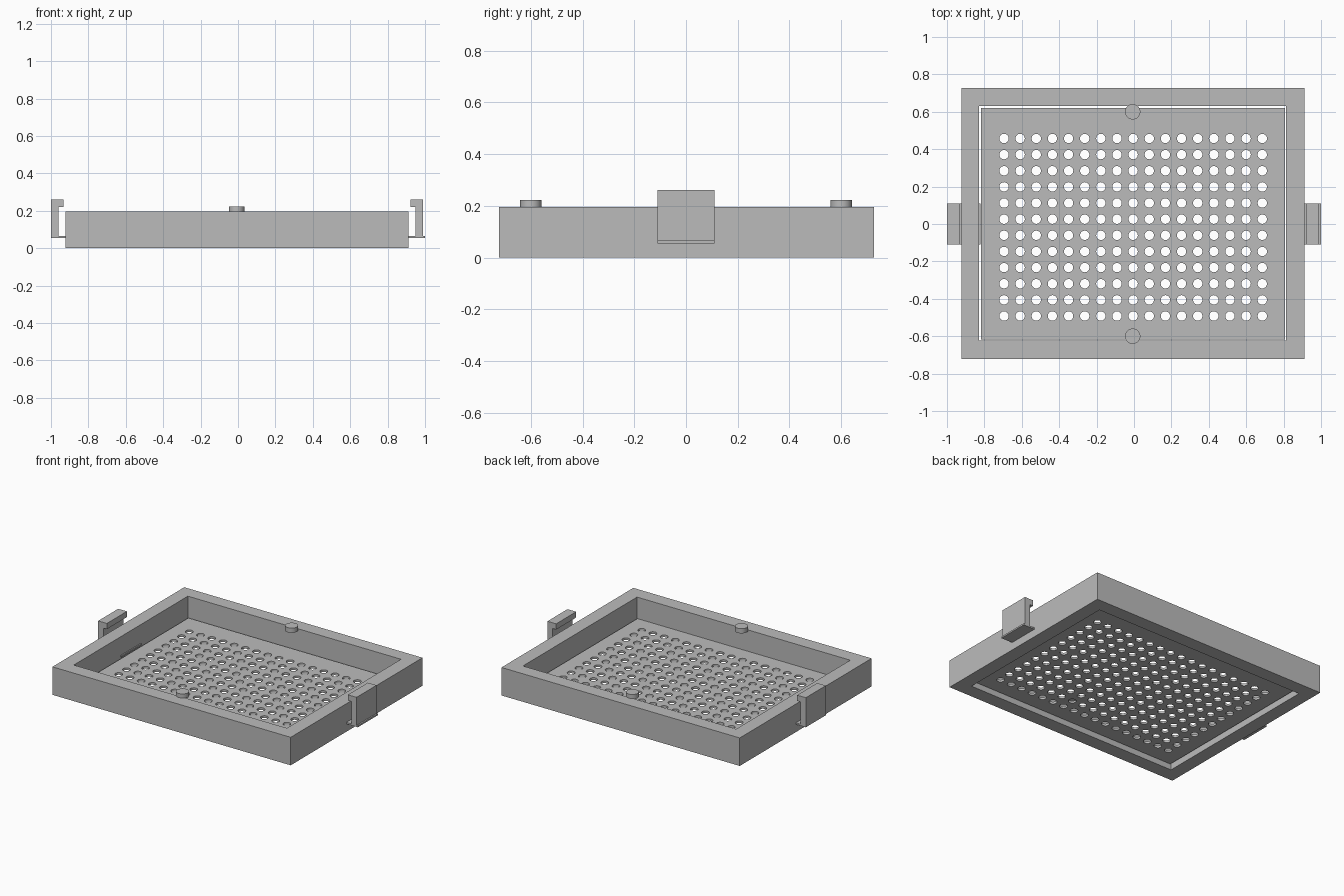
import bpy, bmesh
from mathutils import Matrix, Vector

cube = bpy.data.objects.get("Cube")
if cube:
    bpy.data.objects.remove(cube, do_unlink=True)

grey = bpy.data.materials.new("plain grey")
grey.use_nodes = True
colour = (0.5, 0.5, 0.5, 1)
grey.diffuse_color = colour
grey.node_tree.nodes["Principled BSDF"].inputs["Base Color"].default_value = colour


def finish(name, bm):
    bmesh.ops.recalc_face_normals(bm, faces=bm.faces)
    mesh = bpy.data.meshes.new(name)
    bm.to_mesh(mesh)
    bm.free()
    mesh.materials.append(grey)
    obj = bpy.data.objects.new(name, mesh)
    bpy.context.scene.collection.objects.link(obj)
    return obj


def prism(name, profile, extrusion):
    """Extrude a closed outline of 3D points along a vector."""
    bm = bmesh.new()
    face = bm.faces.new([bm.verts.new(p) for p in profile])
    result = bmesh.ops.extrude_face_region(bm, geom=[face], use_keep_orig=True)
    verts = [g for g in result["geom"] if isinstance(g, bmesh.types.BMVert)]
    bmesh.ops.translate(bm, verts=verts, vec=Vector(extrusion))
    return finish(name, bm)


def rectangle(x0, x1, y0, y1, z):
    return [(x0, y0, z), (x1, y0, z), (x1, y1, z), (x0, y1, z)]


def cylinders(name, centres, radius, z0, z1, sides=24):
    bm = bmesh.new()
    for x, y in centres:
        bmesh.ops.create_cone(bm, cap_ends=True, segments=sides, radius1=radius,
                              radius2=radius, depth=z1 - z0,
                              matrix=Matrix.Translation((x, y, (z0 + z1) / 2)))
    return finish(name, bm)


def shade(obj):
    bpy.ops.object.select_all(action="DESELECT")
    obj.select_set(True)
    bpy.context.view_layer.objects.active = obj
    bpy.ops.object.shade_smooth_by_angle(angle=0.6)


def cut(obj, cutter):
    mod = obj.modifiers.new("cut", "BOOLEAN")
    mod.operation = "DIFFERENCE"
    mod.solver = "EXACT"
    mod.object = cutter
    cutter.hide_render = True
    bpy.context.view_layer.objects.active = obj
    bpy.ops.object.modifier_apply(modifier=mod.name)
    bpy.data.objects.remove(cutter, do_unlink=True)


# Open rectangular frame: outer and inner loops bridged at each level
HEIGHT = 0.195
bm = bmesh.new()
outer = rectangle(-0.923, 0.912, -0.723, 0.727, 0)
inner = rectangle(-0.828, 0.814, -0.624, 0.631, 0)
rings = [[bm.verts.new((x, y, z)) for x, y, _ in loop]
         for loop, z in ((outer, 0), (outer, HEIGHT), (inner, HEIGHT), (inner, 0))]
for k in range(4):
    a, b = rings[k], rings[(k + 1) % 4]
    for i in range(4):
        j = (i + 1) % 4
        bm.faces.new((a[i], a[j], b[j], b[i]))
finish("frame", bm)

# Thin perforated floor, set in with a narrow clearance
floor = prism("perforated_floor", rectangle(-0.817, 0.806, -0.617, 0.621, 0.035), (0, 0, 0.015))
pitch = 0.0863
holes = [(-0.695 + pitch * i, -0.492 + pitch * j) for i in range(17) for j in range(12)]
cut(floor, cylinders("hole_cutter", holes, 0.025, 0, 0.1))
shade(floor)

# Locating pegs on the long rims
for name, y in (("front_peg", -0.6), ("back_peg", 0.6)):
    shade(cylinders(name, [(-0.007, y)], 0.041, 0.19, 0.223, 32))

# Hooked side clips: a thin foot, an upright and an inward lip
HALF = 0.11
hook = ((0, 0.06), (0, 0.26), (0.067, 0.26), (0.067, 0.22), (0.04, 0.22), (0.04, 0.06))
for side, direction, tip in (("right", 1, -1.0), ("left", -1, 0.99)):
    prism(side + "_clip", [(tip + direction * x, -HALF, z) for x, z in hook], (0, 2 * HALF, 0))
    end = -direction
    prism(side + "_clip_foot", rectangle(end, end + direction * 0.18, -HALF, HALF, 0.054),
          (0, 0, 0.011))
